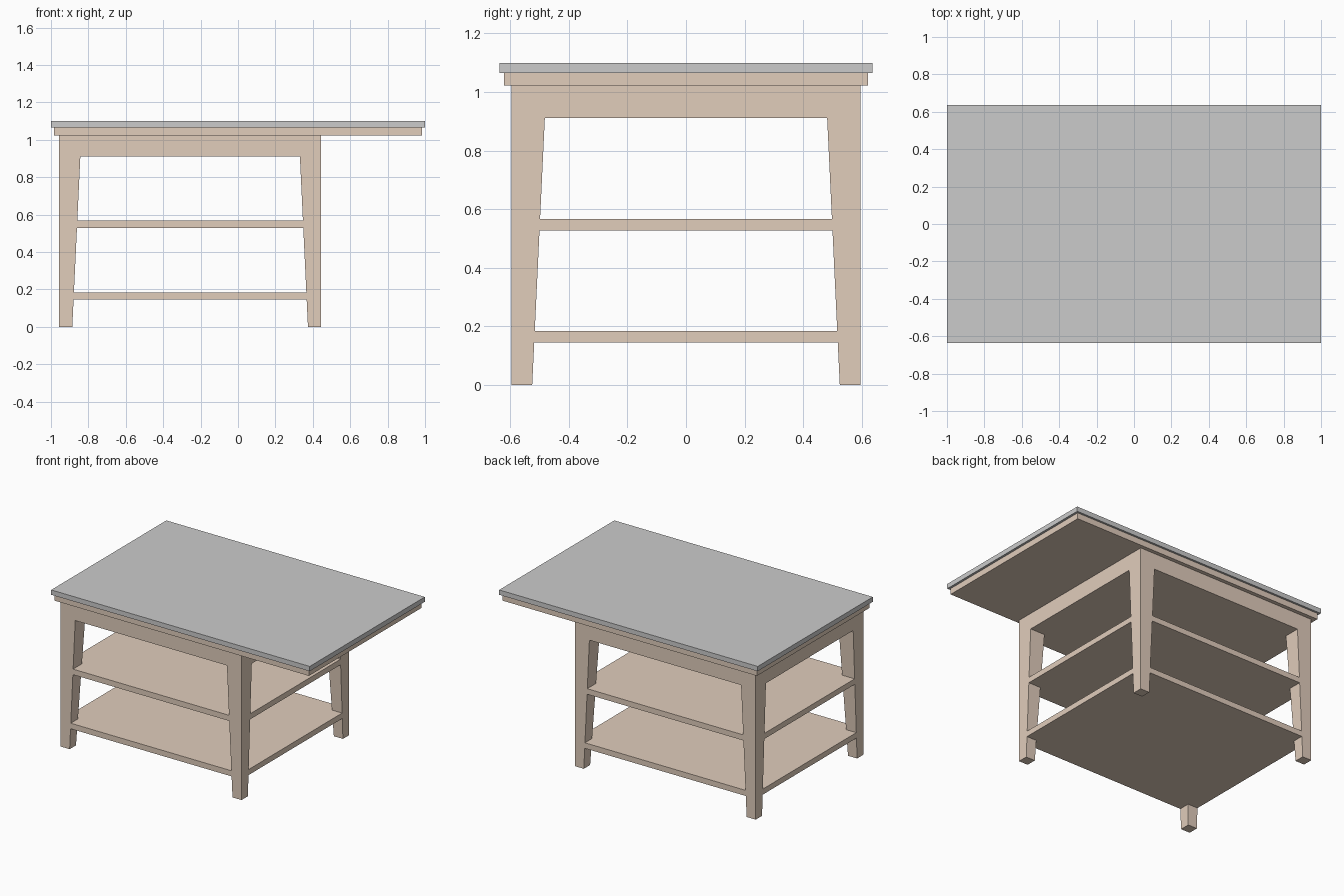
import bpy, bmesh
from itertools import product

if "Cube" in bpy.data.objects:
    bpy.data.objects.remove(bpy.data.objects["Cube"])

wood = bpy.data.materials.new("wood")
wood.diffuse_color = (0.75, 0.61, 0.50, 1)
wood.use_nodes = True
wood.node_tree.nodes["Principled BSDF"].inputs["Base Color"].default_value = wood.diffuse_color


def new_object(name, bm, mat=None):
    bmesh.ops.recalc_face_normals(bm, faces=bm.faces)
    mesh = bpy.data.meshes.new(name)
    bm.to_mesh(mesh)
    bm.free()
    ob = bpy.data.objects.new(name, mesh)
    bpy.context.collection.objects.link(ob)
    if mat:
        mesh.materials.append(mat)
    return ob


def slab(name, hx, hy, z0, z1, mat=None):
    bm = bmesh.new()
    bmesh.ops.create_cube(bm, size=1)
    for v in bm.verts:
        v.co = (v.co.x * 2 * hx, v.co.y * 2 * hy, z0 if v.co.z < 0 else z1)
    return new_object(name, bm, mat)


# Worktop and the wooden board beneath it
slab("worktop", 1.0, 0.636, 1.065, 1.099)
slab("worktop_support", 0.984, 0.622, 1.023, 1.065, wood)

# Frame: tapered legs, two flush shelves and a deep apron as one closed mesh,
# built as stacked layers that are either four leg corners or a full slab
X0, X1, Y = -0.956, 0.444, 0.595
LEVELS = [0, 0.145, 0.184, 0.528, 0.567, 0.911, 1.023]
SLAB_LAYERS = {1, 3, 5}


def point(i, j, k):
    z = LEVELS[k]
    w = 0.07 + 0.0473 * z          # legs widen upwards on their inner sides
    return ((X0, X0 + w, X1 - w, X1)[i], (-Y, -Y + w, Y - w, Y)[j], z)


def solid(i, j, k):
    if not (0 <= i < 3 and 0 <= j < 3 and 0 <= k < 6):
        return False
    return k in SLAB_LAYERS or (i != 1 and j != 1)


bm = bmesh.new()
verts = {c: bm.verts.new(point(*c)) for c in product(range(4), range(4), range(7))}
for cell in product(range(3), range(3), range(6)):
    if not solid(*cell):
        continue
    for axis, side in product(range(3), (0, 1)):
        neighbour = list(cell)
        neighbour[axis] += 2 * side - 1
        if solid(*neighbour):
            continue
        quad = []
        for a, b in ((0, 0), (1, 0), (1, 1), (0, 1)):
            c = list(cell)
            c[axis] += side
            c[(axis + 1) % 3] += a
            c[(axis + 2) % 3] += b
            quad.append(verts[tuple(c)])
        bm.faces.new(quad)
bmesh.ops.delete(bm, geom=[v for v in bm.verts if not v.link_faces], context='VERTS')
new_object("legs_and_shelves", bm, wood)
